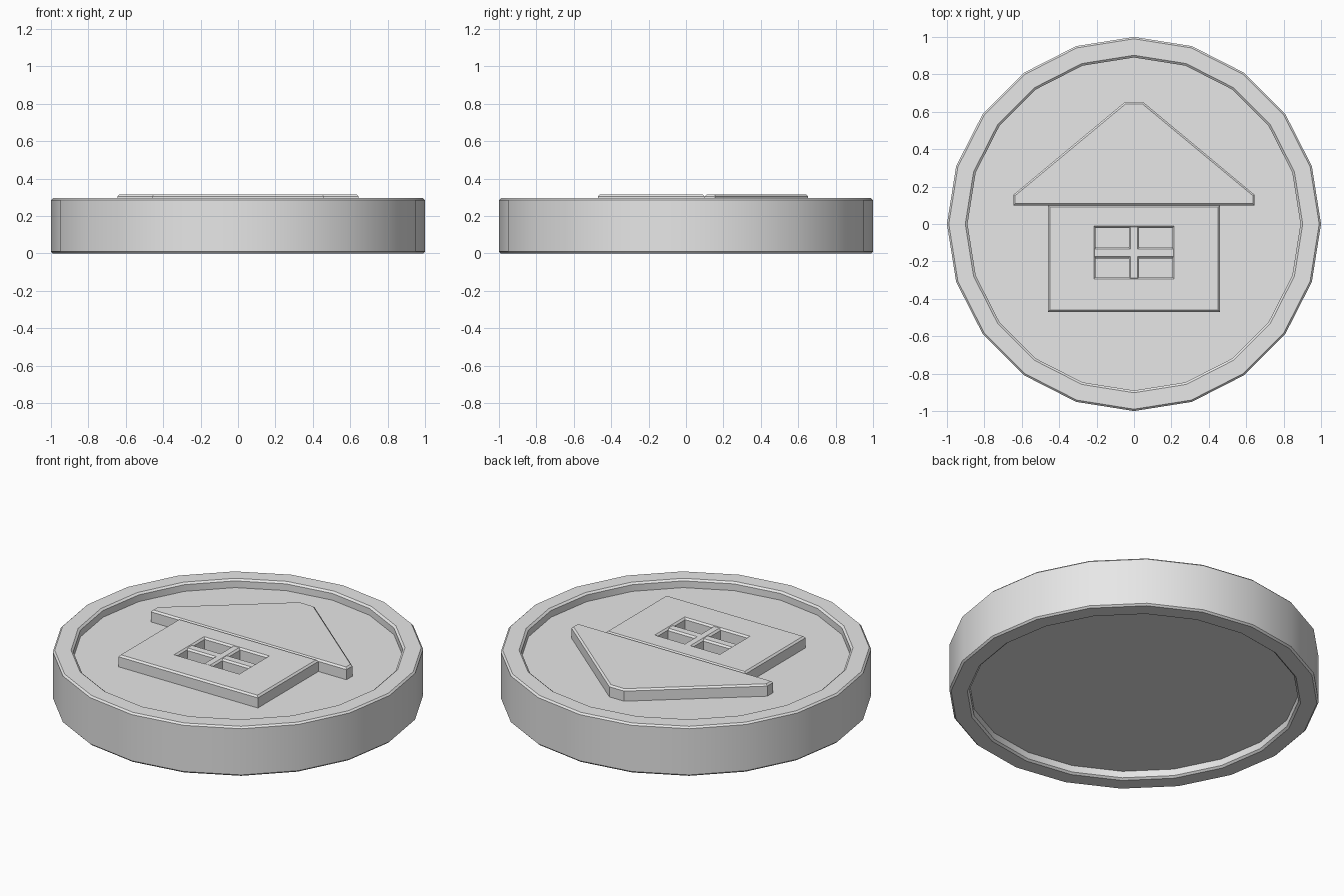
import bpy, bmesh, math

if "Cube" in bpy.data.objects:
    bpy.data.objects.remove(bpy.data.objects["Cube"])

SIDES = 20
TOP = 0.295      # rim height
FLOOR = 0.245    # recessed face of the token
RAISED = 0.315   # top of the house relief
BEV = 0.01

grey = bpy.data.materials.new("light grey")
grey.diffuse_color = (0.8, 0.8, 0.8, 1)
grey.use_nodes = True
grey.node_tree.nodes["Principled BSDF"].inputs["Base Color"].default_value = grey.diffuse_color


def loft(name, rings, caps=True):
    """Skin a list of equal-length point rings; cap the ends if asked."""
    bm = bmesh.new()
    loops = [[bm.verts.new(p) for p in ring] for ring in rings]
    n = len(loops[0])
    for a, b in zip(loops, loops[1:]):
        for i in range(n):
            j = (i + 1) % n
            bm.faces.new((a[i], a[j], b[j], b[i]))
    if caps:
        bm.faces.new(loops[0][::-1])
        bm.faces.new(loops[-1])
    bmesh.ops.recalc_face_normals(bm, faces=bm.faces)
    mesh = bpy.data.meshes.new(name)
    bm.to_mesh(mesh)
    bm.free()
    mesh.materials.append(grey)
    obj = bpy.data.objects.new(name, mesh)
    bpy.context.collection.objects.link(obj)
    return obj


def circle(r, z):
    return [(r * math.cos(2 * math.pi * i / SIDES),
             r * math.sin(2 * math.pi * i / SIDES), z) for i in range(SIDES)]


def rect(x0, y0, x1, y1, z, grow=0.0):
    x0, y0, x1, y1 = x0 - grow, y0 - grow, x1 + grow, y1 + grow
    return [(x0, y0, z), (x1, y0, z), (x1, y1, z), (x0, y1, z)]


def bar(name, box, top):
    """Block with a bevelled top edge."""
    return loft(name, [rect(*box, FLOOR - 0.01), rect(*box, top - BEV),
                       rect(*box, top, -BEV)])


# Token: rim on both faces, recessed floors, small bevels
half = [(0.89, FLOOR), (0.89, TOP - BEV), (0.902, TOP), (0.99, TOP), (1.0, TOP - BEV)]
profile = half + [(r, TOP - z) for r, z in reversed(half)]
token = loft("token", [circle(r, z) for r, z in profile])
bpy.context.view_layer.objects.active = token
token.select_set(True)
bpy.ops.object.shade_smooth_by_angle(angle=math.radians(30))

# House wall: bevelled plate with a window opening
wall = (-0.46, -0.47, 0.46, 0.10)
window = (-0.215, -0.295, 0.215, -0.012)
loft("house_wall", [
    rect(*wall, FLOOR - 0.01), rect(*wall, RAISED - BEV), rect(*wall, RAISED, -BEV),
    rect(*window, RAISED), rect(*window, RAISED - BEV, -BEV),
    rect(*window, FLOOR - 0.01, -BEV)], caps=False)

# Window bars
bar("window_bar_vertical", (-0.028, -0.30, 0.028, -0.005), RAISED - 0.002)
bar("window_bar_horizontal", (-0.22, -0.185, 0.22, -0.124), RAISED - 0.004)


# Roof: clipped triangle with overhanging eaves
def gable(half_pts, z):
    pts = half_pts + [(-x, y) for x, y in reversed(half_pts)]
    return [(x, y, z) for x, y in pts]


outer = [(0.645, 0.10), (0.645, 0.156), (0.049, 0.652)]
inner = [(0.635, 0.11), (0.635, 0.152), (0.045, 0.642)]
loft("roof", [gable(outer, FLOOR - 0.01), gable(outer, RAISED - BEV),
              gable(inner, RAISED)])
